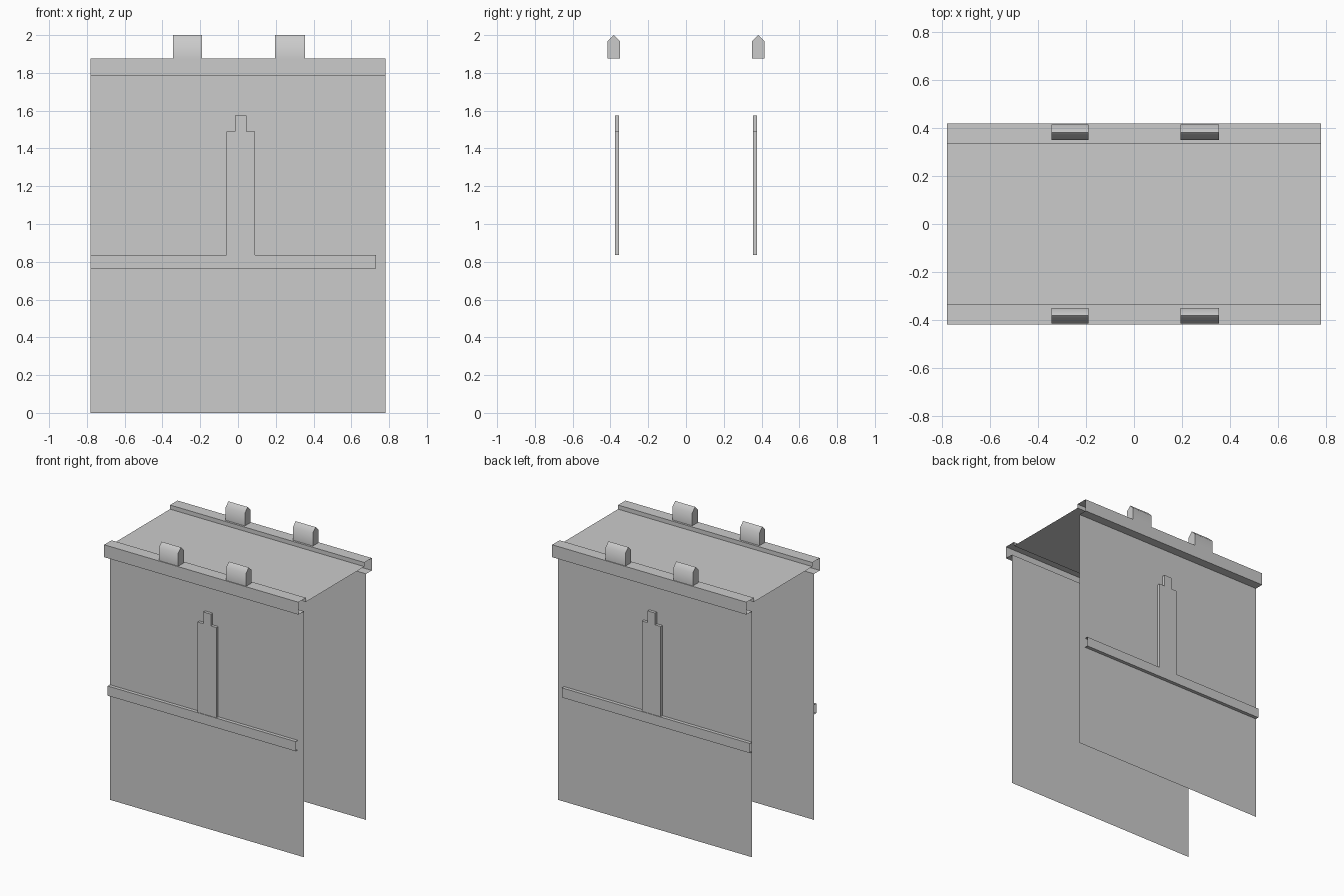
import bpy, bmesh, math
from mathutils import Vector

cube = bpy.data.objects.get("Cube")
if cube:
    bpy.data.objects.remove(cube, do_unlink=True)

GREY = (0.6, 0.6, 0.6, 1.0)
grey = bpy.data.materials.new("plain grey")
grey.use_nodes = True
grey.diffuse_color = GREY
grey.node_tree.nodes["Principled BSDF"].inputs["Base Color"].default_value = GREY

LEFT, RIGHT = 0.78, -0.78
WALL, OUTER, INNER = 0.355, 0.42, 0.335
TRIM_LOW, TRIM_TOP, ROOF = 1.785, 1.875, 1.845
RAIL_LOW, RAIL_TOP = 0.765, 0.835


def sweep(name, points, offset, closed=False):
    """Sweep a profile along offset: an open sheet, or a capped solid."""
    bm = bmesh.new()
    start = [bm.verts.new(p) for p in points]
    end = [bm.verts.new(Vector(p) + Vector(offset)) for p in points]
    count = len(points)
    for i in range(count if closed else count - 1):
        j = (i + 1) % count
        bm.faces.new((start[i], end[i], end[j], start[j]))
    if closed:
        bm.faces.new(start)
        bm.faces.new(end)
        bmesh.ops.recalc_face_normals(bm, faces=bm.faces)
    mesh = bpy.data.meshes.new(name)
    bm.to_mesh(mesh)
    bm.free()
    mesh.materials.append(grey)
    obj = bpy.data.objects.new(name, mesh)
    bpy.context.collection.objects.link(obj)
    return obj


def sheet(name, side, profile, x0=RIGHT, x1=LEFT):
    """Folded sheet along x; profile holds (distance from centre, height)."""
    points = [(x0, side * d, z) for d, z in profile]
    if side > 0:
        points.reverse()
    return sweep(name, points, (x1 - x0, 0, 0))


# Roof panel between the two trims
sweep("roof_panel", [(RIGHT, -INNER, ROOF), (RIGHT, INNER, ROOF)],
      (LEFT - RIGHT, 0, 0))

for label, side in (("front", -1), ("back", 1)):
    # Thin side wall
    sheet(label + "_wall", side, [(WALL, 0), (WALL, TRIM_LOW)])

    # Folded top trim, open at both ends
    sheet(label + "_top_trim", side,
          [(WALL, TRIM_LOW), (OUTER, TRIM_LOW), (OUTER, TRIM_TOP),
           (INNER, TRIM_TOP), (INNER, ROOF)])

    # Channel rail, stopping short of the left edge
    sheet(label + "_rail", side,
          [(WALL, RAIL_LOW), (0.38, RAIL_LOW), (0.38, RAIL_TOP), (WALL, RAIL_TOP)],
          x1=0.73)

    # Upright plate with a narrow tab on top
    outline = [(-0.06, RAIL_TOP), (0.09, RAIL_TOP), (0.09, 1.49), (0.045, 1.49),
               (0.045, 1.575), (-0.015, 1.575), (-0.015, 1.49), (-0.06, 1.49)]
    sweep(label + "_plate", [(x, side * WALL, z) for x, z in outline],
          (0, side * 0.021, 0), closed=True)

    # Pointed lugs standing on the trim
    for hand, x0, x1 in (("right", -0.345, -0.19), ("left", 0.195, 0.355)):
        gable = [(0.35, TRIM_TOP), (0.415, TRIM_TOP), (0.415, 1.968),
                 (0.383, 2.0), (0.35, 1.968)]
        lug = sweep(f"{label}_{hand}_lug", [(x0, side * d, z) for d, z in gable],
                    (x1 - x0, 0, 0), closed=True)
        bpy.ops.object.select_all(action='DESELECT')
        lug.select_set(True)
        bpy.context.view_layer.objects.active = lug
        bpy.ops.object.shade_smooth_by_angle(angle=math.radians(60))
